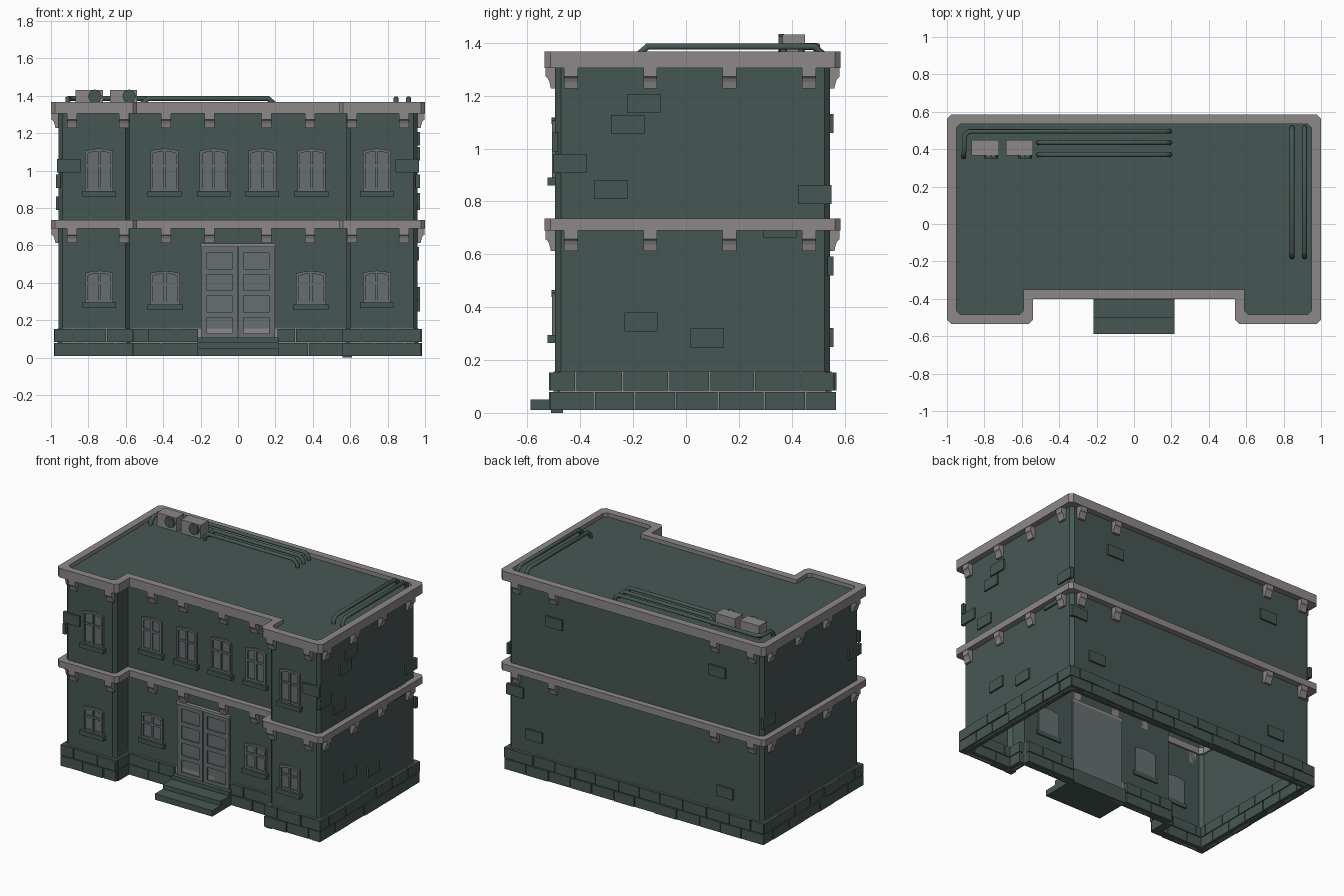
import bpy, bmesh, random
from mathutils import Vector

random.seed(4)
if "Cube" in bpy.data.objects:
    bpy.data.objects.remove(bpy.data.objects["Cube"])


def material(name, rgb):
    m = bpy.data.materials.new(name)
    m.use_nodes = True
    m.diffuse_color = (*rgb, 1)
    m.node_tree.nodes["Principled BSDF"].inputs["Base Color"].default_value = (*rgb, 1)
    return m


GREEN = material("dark green", (0.062, 0.096, 0.087))
TRIM = material("stone grey", (0.265, 0.25, 0.245))
GLASS = material("slate grey", (0.135, 0.156, 0.162))


def finish(bm, name, mat):
    bmesh.ops.recalc_face_normals(bm, faces=bm.faces)
    mesh = bpy.data.meshes.new(name)
    bm.to_mesh(mesh)
    bm.free()
    mesh.materials.append(mat)
    ob = bpy.data.objects.new(name, mesh)
    bpy.context.collection.objects.link(ob)
    return ob


def extrude(bm, points, vec, start=True, end=True):
    """Sweep a closed outline along a vector, optionally capped."""
    a = [bm.verts.new(p) for p in points]
    b = [bm.verts.new(Vector(p) + Vector(vec)) for p in points]
    for i in range(len(a)):
        j = (i + 1) % len(a)
        bm.faces.new((a[i], a[j], b[j], b[i]))
    if start:
        bm.faces.new(a)
    if end:
        bm.faces.new(b)


def box(bm, x0, x1, y0, y1, z0, z1):
    extrude(bm, [(x0, y0, z0), (x1, y0, z0), (x1, y1, z0), (x0, y1, z0)], (0, 0, z1 - z0))


# Footprint: two front wings with a recess between, grown outward by d
SIDE, BACK, FRONT, RECESS, NOTCH = 0.96, 0.545, -0.495, -0.36, 0.58


def footprint(d, z, c=0.022):
    x, b, f, r, n = SIDE + d, BACK + d, FRONT - d, RECESS - d, NOTCH - d
    half = [(x - c, b), (x, b - c), (x, f + c), (x - c, f), (n + c, f), (n, f + c), (n, r)]
    return [(px, py, z) for px, py in half + [(-px, py) for px, py in reversed(half)]]


def ring(name, d_out, d_in, z0, z1, mat):
    bm = bmesh.new()
    loops = [[bm.verts.new(p) for p in footprint(d, z)]
             for d, z in ((d_out, z0), (d_out, z1), (d_in, z1), (d_in, z0))]
    for k in range(4):
        a, b = loops[k], loops[(k + 1) % 4]
        for i in range(len(a)):
            j = (i + 1) % len(a)
            bm.faces.new((a[i], a[j], b[j], b[i]))
    finish(bm, name, mat)


# Walls and roof, open underneath
bm = bmesh.new()
extrude(bm, footprint(0, 0.15), (0, 0, 1.19), start=False)
finish(bm, "walls_and_roof", GREEN)
ring("lower_cornice", 0.04, -0.01, 0.69, 0.735, TRIM)
ring("upper_cornice", 0.04, -0.01, 1.305, 1.367, TRIM)
ring("foundation_mortar", 0.006, -0.006, 0.01, 0.157, TRIM)

# Walls facing each way: (axis along wall, wall position, outward sign)
RIGHT, LEFT, REAR = ("y", SIDE, 1), ("y", -SIDE, -1), ("x", BACK, 1)
WING, MIDDLE = ("x", FRONT, -1), ("x", RECESS, -1)
INNER_R, INNER_L = ("y", NOTCH, -1), ("y", -NOTCH, 1)


def wall_box(bm, wall, a0, a1, z0, z1, out, depth):
    axis, pos, s = wall
    lo, hi = sorted((pos + s * out, pos - s * depth))
    if axis == "x":
        box(bm, a0, a1, lo, hi, z0, z1)
    else:
        box(bm, lo, hi, a0, a1, z0, z1)


# Foundation bricks in two staggered rows
bm = bmesh.new()
runs = [(RIGHT, FRONT, BACK), (LEFT, FRONT, BACK), (REAR, -SIDE, SIDE),
        (WING, -SIDE, -NOTCH), (WING, NOTCH, SIDE), (MIDDLE, -NOTCH, -0.21), (MIDDLE, 0.21, NOTCH),
        (INNER_R, FRONT, RECESS), (INNER_L, FRONT, RECESS)]
for wall, start, stop in runs:
    for row, (z0, z1) in enumerate(((0.01, 0.079), (0.084, 0.153))):
        grow = 0.02 if wall not in (MIDDLE, INNER_R, INNER_L) else 0
        a, end = start - grow, stop + grow
        size = 0.17 - 0.07 * row
        while a < end - 0.01:
            b = min(a + size, end)
            if end - b < 0.05:
                b = end
            wall_box(bm, wall, a, b - 0.005, z0, z1, random.uniform(0.017, 0.024), 0.035)
            a, size = b, random.uniform(0.15, 0.18)
wall_box(bm, WING, 0.56, 0.61, 0, 0.07, 0.015, 0.03)
finish(bm, "foundation_bricks", GREEN)

# Loose raised bricks and corner stones
bm = bmesh.new()
for wall, spots in (
        (RIGHT, ((-0.16, 1.17), (-0.22, 1.09), (-0.285, 0.845), (-0.17, 0.343), (0.08, 0.283),
                 (0.355, 0.7), (-0.44, 0.943), (0.487, 0.826))),
        (LEFT, ((-0.44, 0.943), (0.487, 0.826))),
        (REAR, ((0.61, 1.095), (-0.62, 1.095), (0.76, 0.285), (-0.68, 0.285), (0.905, 0.555))),
        (WING, ((0.905, 1.025), (-0.905, 1.025)))):
    for a, z in spots:
        wall_box(bm, wall, a - 0.063, a + 0.063, z - 0.036, z + 0.036, 0.012, 0.01)
finish(bm, "raised_bricks", GREEN)

# Corbels below both cornices
bm = bmesh.new()
PROFILE = ((0, 0), (0.036, 0), (0.036, -0.035), (0.028, -0.042), (0.022, -0.055),
           (0.016, -0.08), (0, -0.08))


def corbel(wall, a, z):
    axis, pos, s = wall
    w = 0.026
    if axis == "x":
        extrude(bm, [(a - w, pos + s * o, z + h) for o, h in PROFILE], (2 * w, 0, 0))
    else:
        extrude(bm, [(pos + s * o, a - w, z + h) for o, h in PROFILE], (0, 2 * w, 0))


for z in (0.692, 1.307):
    for s in (-1, 1):
        for wall, spots in ((WING, (0.887, 0.61)), (MIDDLE, (0.385, 0.152)), (REAR, (0.89, 0.61))):
            for a in spots:
                corbel(wall, s * a, z)
    for a in (-0.435, -0.135, 0.165, 0.465):
        corbel(RIGHT, a, z)
        corbel(LEFT, a, z)
finish(bm, "corbels", TRIM)

# Windows: arched pane, raised frame bars and a sill
panes, sills = bmesh.new(), bmesh.new()


def window(x, y, z0, z1, w):
    h = w / 2
    top = [(x - h, z1 - 0.012), (x - h / 2, z1 - 0.003), (x, z1), (x + h / 2, z1 - 0.003), (x + h, z1 - 0.012)]
    pane = [(x + h, z0), (x - h, z0)] + top
    extrude(panes, [(px, y - 0.003, pz) for px, pz in pane], (0, 0.01, 0))
    t = 0.014
    arch = top + [(px + (x - px) * 2 * t / w, pz - t) for px, pz in reversed(top)]
    extrude(panes, [(px, y - 0.013, pz) for px, pz in arch], (0, 0.012, 0))
    for cx, bar in ((x - h + t / 2, t), (x, t), (x + h - t / 2, t)):
        box(panes, cx - bar / 2, cx + bar / 2, y - 0.012, y, z0, z1 - 0.013)
    for cz in (z0 + t / 2, z0 + (z1 - z0) * 0.6):
        box(panes, x - h, x + h, y - 0.011, y, cz - t / 2, cz + t / 2)
    box(sills, x - h - 0.015, x + h + 0.015, y - 0.028, y + 0.01, z0 - 0.03, z0)


for s in (-1, 1):
    window(s * 0.742, FRONT, 0.89, 1.118, 0.15)
    window(s * 0.742, FRONT, 0.295, 0.465, 0.15)
    window(s * 0.39, RECESS, 0.285, 0.463, 0.16)
    for x in (0.13, 0.393):
        window(s * x, RECESS, 0.89, 1.118, 0.15)
finish(panes, "windows", GLASS)
finish(sills, "window_sills", GREEN)

# Double door with framed panels
bm = bmesh.new()
box(bm, -0.197, 0.197, RECESS - 0.006, RECESS + 0.01, 0.1, 0.592)
for s in (-1, 1):
    for x0, x1 in ((0.003, 0.03), (0.165, 0.197)):
        a, b = sorted((s * x0, s * x1))
        box(bm, a, b, RECESS - 0.016, RECESS, 0.1, 0.592)
    a, b = sorted((s * 0.02, s * 0.18))
    for z in (0.1, 0.215, 0.33, 0.445, 0.562):
        box(bm, a, b, RECESS - 0.0155, RECESS, z, z + 0.03)
finish(bm, "double_door", GLASS)
bm = bmesh.new()
box(bm, -0.2, 0.2, RECESS - 0.025, RECESS + 0.01, 0.592, 0.61)
finish(bm, "door_lintel", TRIM)

# Entrance steps
bm = bmesh.new()
for y, z0, z1 in ((-0.588, 0.01, 0.05), (-0.5, 0.05, 0.08), (-0.405, 0.08, 0.107)):
    box(bm, -0.217, 0.217, y, RECESS + 0.02, z0, z1)
finish(bm, "entrance_steps", GREEN)

# Rooftop cooling units with round fans
bm = bmesh.new()
for x in (-0.795, -0.612):
    box(bm, x - 0.073, x + 0.073, 0.365, 0.45, 1.335, 1.432)
    bpy.ops.mesh.primitive_cylinder_add(vertices=8, radius=0.037, depth=0.02,
                                        location=(x + 0.03, 0.36, 1.397), rotation=(1.5708, 0, 0))
    bpy.context.object.name = "unit_fan"
    bpy.context.object.data.materials.append(GREEN)
finish(bm, "cooling_units", TRIM)

# Rooftop pipes, dipping into the roof at each end
HIGH, LOW, R = 1.386, 1.335, 0.014


def pipe(points):
    first, last = Vector(points[0]), Vector(points[-1])
    d0 = (Vector(points[1]) - first).normalized() * 0.03
    d1 = (Vector(points[-2]) - last).normalized() * 0.03
    path = [(*first, LOW), (*first, HIGH - 0.025), (*(first + d0), HIGH)]
    path += [(*p, HIGH) for p in points[1:-1]]
    path += [(*(last + d1), HIGH), (*last, HIGH - 0.025), (*last, LOW)]
    curve = bpy.data.curves.new("roof_pipe", "CURVE")
    curve.dimensions = "3D"
    curve.bevel_depth = R
    curve.bevel_resolution = 1
    spline = curve.splines.new("POLY")
    spline.points.add(len(path) - 1)
    for p, co in zip(spline.points, path):
        p.co = (*co, 1)
    curve.materials.append(GREEN)
    bpy.context.collection.objects.link(bpy.data.objects.new("roof_pipe", curve))


pipe([(0.19, 0.37), (-0.51, 0.37)])
pipe([(0.19, 0.435), (-0.51, 0.435)])
pipe([(0.19, 0.495), (-0.88, 0.495), (-0.905, 0.475), (-0.91, 0.36)])
for x in (0.845, 0.912):
    pipe([(x, -0.175), (x, 0.515)])
